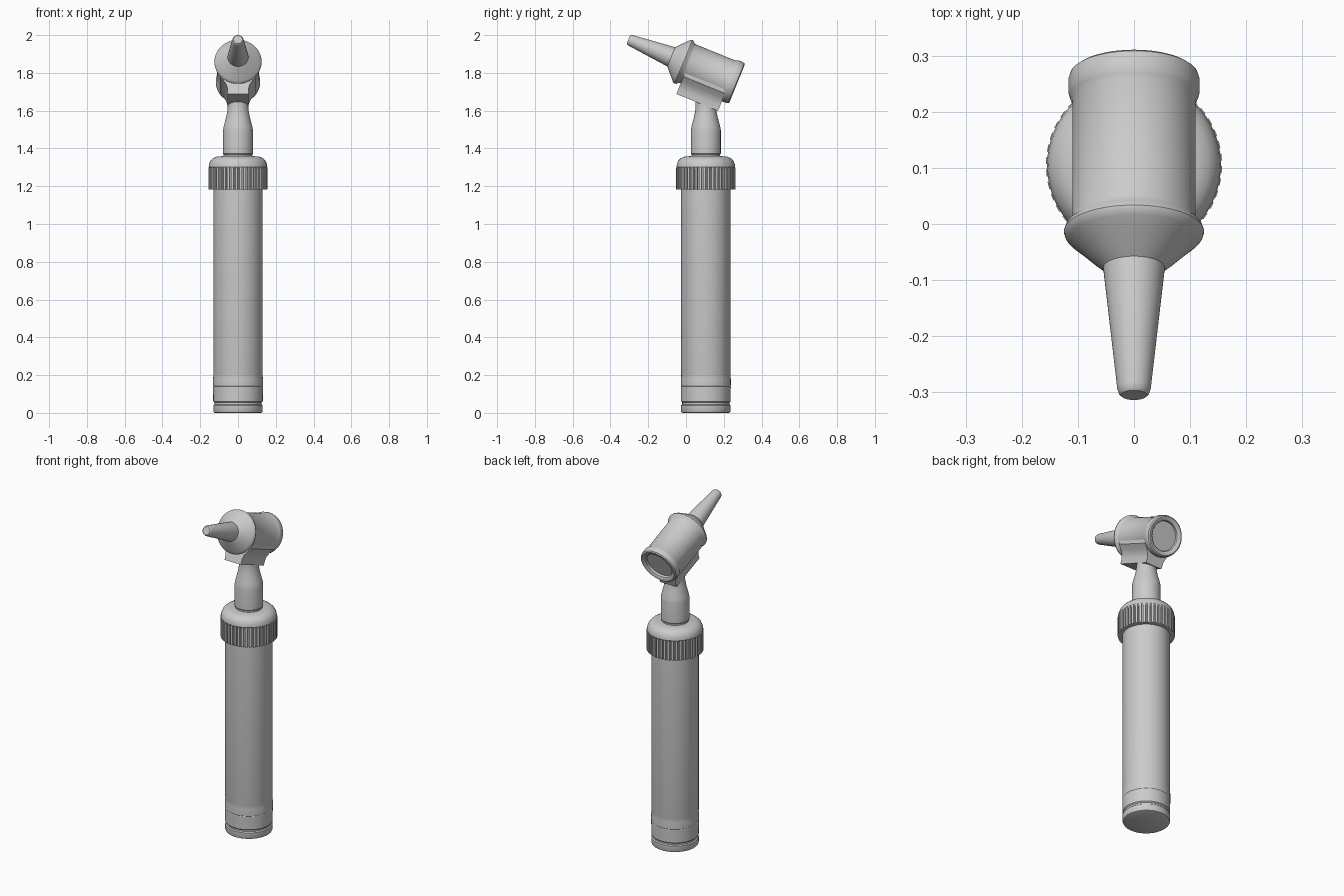
import bpy, bmesh
from math import sin, cos, pi, radians
from mathutils import Vector

if "Cube" in bpy.data.objects:
    bpy.data.objects.remove(bpy.data.objects["Cube"])

AXIS_Y = 0.105                      # handle axis
TIP = Vector((0, -0.305, 1.977))    # centre of the ear tip
TILT = radians(-112.1)              # local z runs backwards along the head


def finish(name, bm, loc, tilt=0, angle=32):
    bmesh.ops.remove_doubles(bm, verts=bm.verts, dist=1e-5)
    bmesh.ops.recalc_face_normals(bm, faces=bm.faces)
    mesh = bpy.data.meshes.new(name)
    bm.to_mesh(mesh)
    bm.free()
    ob = bpy.data.objects.new(name, mesh)
    bpy.context.collection.objects.link(ob)
    ob.location = loc
    ob.rotation_euler.x = tilt
    bpy.ops.object.select_all(action='DESELECT')
    ob.select_set(True)
    bpy.context.view_layer.objects.active = ob
    bpy.ops.object.shade_smooth_by_angle(angle=radians(angle))
    return ob


def lathe(name, profile, loc, tilt=0, n=64):
    """Revolve (radius, z) points; both ends are closed with a cap."""
    bm = bmesh.new()
    rings = [[bm.verts.new((r * cos(2 * pi * i / n), r * sin(2 * pi * i / n), z))
              for i in range(n)] for r, z in profile]
    for a, b in zip(rings, rings[1:]):
        for i in range(n):
            j = (i + 1) % n
            bm.faces.new((a[i], a[j], b[j], b[i]))
    bm.faces.new(rings[0])
    bm.faces.new(rings[-1])
    return finish(name, bm, loc, tilt)


def prism(name, outline, z0, z1, loc, tilt=0):
    """Extrude an (x, y) outline along local z."""
    bm = bmesh.new()
    face = bm.faces.new([bm.verts.new((x, y, z0)) for x, y in outline])
    ext = bmesh.ops.extrude_face_region(bm, geom=[face])
    for v in ext['geom']:
        if isinstance(v, bmesh.types.BMVert):
            v.co.z = z1
    return finish(name, bm, loc, tilt, 25)


base = (0, AXIS_Y, 0)

# Battery handle with screw cap and grooves
lathe('handle', [(0.122, 0), (0.128, 0.003), (0.131, 0.010), (0.131, 0.040),
                 (0.125, 0.045), (0.125, 0.054), (0.131, 0.060), (0.132, 0.138),
                 (0.130, 0.141), (0.132, 0.144), (0.132, 0.180), (0.130, 0.198),
                 (0.131, 0.203), (0.131, 1.20)], base)

# Knurled switch ring
ribs, outline = 44, []
for k in range(ribs):
    for f, r in ((0.0, 0.147), (0.28, 0.147), (0.36, 0.157), (0.92, 0.157)):
        a = 2 * pi * (k + f) / ribs
        outline.append((r * cos(a), r * sin(a)))
prism('knurled_ring', outline, 1.182, 1.30, base)

# Rounded shoulder above the ring
lathe('collar_shoulder', [(0.147, 1.29), (0.155, 1.302), (0.153, 1.318),
                          (0.146, 1.335), (0.133, 1.348), (0.115, 1.356),
                          (0.085, 1.359)], base)

# Neck tapering up into the head
lathe('neck', [(0.076, 1.34), (0.076, 1.368), (0.079, 1.372), (0.079, 1.497),
               (0.077, 1.510), (0.071, 1.535), (0.063, 1.565), (0.057, 1.595),
               (0.054, 1.625), (0.053, 1.69)], base)

# Head mount block with concave flanks
half = [(0.055, 0.172), (0.056, 0.140), (0.062, 0.118), (0.074, 0.098),
        (0.096, 0.072), (0.098, 0.030)]
prism('mount_block', half + [(-x, y) for x, y in reversed(half)],
      0.344, 0.582, TIP, TILT)

# Barrel with front flange, rear rim and recessed lens seat
lathe('head_barrel', [(0.055, 0.245), (0.075, 0.262), (0.098, 0.284), (0.116, 0.300),
                      (0.123, 0.308), (0.125, 0.315), (0.122, 0.323),
                      (0.114, 0.331), (0.110, 0.342), (0.110, 0.566),
                      (0.114, 0.574), (0.117, 0.584), (0.117, 0.606),
                      (0.114, 0.616), (0.107, 0.621), (0.094, 0.619),
                      (0.085, 0.612), (0.083, 0.600)], TIP, TILT)

# Ear speculum cone
lathe('speculum', [(0.023, 0), (0.027, 0.004), (0.030, 0.014),
                   (0.055, 0.245), (0.056, 0.27)], TIP, TILT, 48)
